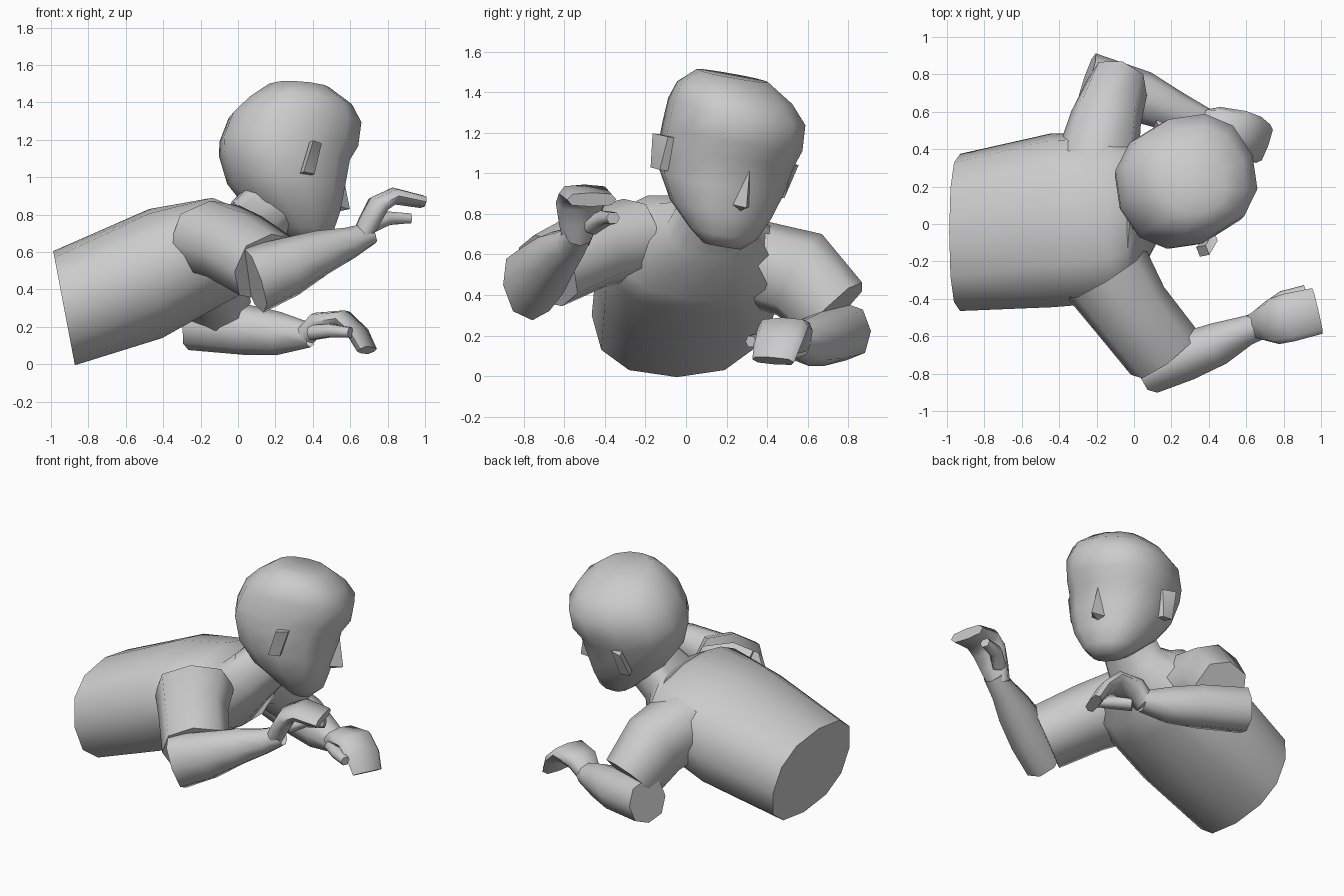
import bpy, bmesh, math
from mathutils import Vector as V


def finish(name, bm, angle):
    bmesh.ops.recalc_face_normals(bm, faces=bm.faces)
    me = bpy.data.meshes.new(name)
    bm.to_mesh(me)
    bm.free()
    ob = bpy.data.objects.new(name, me)
    bpy.context.collection.objects.link(ob)
    bpy.ops.object.select_all(action='DESELECT')
    ob.select_set(True)
    bpy.context.view_layer.objects.active = ob
    bpy.ops.object.shade_smooth_by_angle(angle=math.radians(angle))
    return ob


def loft(name, sections, n=12, p=2.3, angle=65, caps=(True, True)):
    """Skin superellipse rings given as (centre, half axis a, half axis b)."""
    bm = bmesh.new()
    rings = []
    for c, a, b in sections:
        ring = []
        for i in range(n):
            t = 2 * math.pi * i / n
            x, y = math.cos(t), math.sin(t)
            x = math.copysign(abs(x) ** (2 / p), x)
            y = math.copysign(abs(y) ** (2 / p), y)
            ring.append(bm.verts.new(V(c) + a * x + b * y))
        rings.append(ring)
    for r, s in zip(rings, rings[1:]):
        for i in range(n):
            j = (i + 1) % n
            bm.faces.new((r[i], r[j], s[j], s[i]))
    for ring, cap in zip((rings[0], rings[-1]), caps):
        if cap:
            bm.faces.new(ring)
    return finish(name, bm, angle)


def tube(name, pts, side, n=8, p=2.3, caps=(True, True)):
    """Limb through (x, y, z, half width, half thickness)."""
    cs = [V(q[:3]) for q in pts]
    secs = []
    for i, q in enumerate(pts):
        t = (cs[min(i + 1, len(cs) - 1)] - cs[max(i - 1, 0)]).normalized()
        a = V(side)
        a = (a - t * a.dot(t)).normalized()
        secs.append((cs[i], a * q[3], t.cross(a) * q[4]))
    return loft(name, secs, n, p, caps=caps)


# Torso: leaning rings from the waist cut over the chest into the neck
# (x, y, z, half y, half z, lean, roll)
torso = []
for x, y, z, hy, hz, lean, roll in [
        (-0.93, -0.045, 0.30, 0.42, 0.305, -0.19, 0.0),
        (-0.44, 0.02, 0.485, 0.465, 0.345, -0.10, -0.06),
        (-0.12, 0.03, 0.60, 0.45, 0.29, -0.06, -0.13),
        (-0.01, 0.05, 0.61, 0.40, 0.235, -0.12, -0.13),
        (0.07, 0.10, 0.73, 0.19, 0.14, -0.75, -0.13),
        (0.23, 0.16, 0.90, 0.16, 0.13, -0.75, -0.13)]:
    torso.append(((x, y, z), V((0, 1, roll)) * hy, V((lean, -roll, 1)) * hz))
loft("torso_and_neck", torso, n=12, p=2.4, caps=(True, False))

# Short sleeves, open where they enter the torso
tube("right_sleeve", [(-0.15, -0.26, 0.68, 0.25, 0.20), (-0.02, -0.46, 0.63, 0.22, 0.20),
                      (0.155, -0.68, 0.52, 0.215, 0.19)], (0.76, 0.65, 0.15), p=2.4,
     caps=(False, True))
tube("left_sleeve", [(-0.20, 0.30, 0.57, 0.23, 0.21), (-0.15, 0.56, 0.50, 0.19, 0.23),
                     (-0.09, 0.73, 0.32, 0.165, 0.20)], (1, -0.2, 0), p=2.4,
     caps=(False, True))

# Forearms
tube("right_forearm", [(0.08, -0.78, 0.45, 0.13, 0.185), (0.27, -0.71, 0.52, 0.13, 0.16),
                       (0.45, -0.64, 0.60, 0.115, 0.12), (0.60, -0.57, 0.65, 0.08, 0.085),
                       (0.71, -0.53, 0.70, 0.07, 0.06)], (0.37, -0.93, 0), caps=(True, False))
tube("left_forearm", [(-0.25, 0.78, 0.22, 0.14, 0.145), (0.04, 0.68, 0.185, 0.14, 0.135),
                      (0.22, 0.60, 0.165, 0.11, 0.115), (0.39, 0.54, 0.155, 0.075, 0.065)],
     (0.42, 0.9, 0), caps=(True, False))

# Hands as bent mittens with thumbs
tube("right_hand", [(0.65, -0.54, 0.66, 0.07, 0.05), (0.70, -0.53, 0.76, 0.10, 0.055),
                    (0.75, -0.52, 0.855, 0.125, 0.055), (0.83, -0.50, 0.90, 0.13, 0.045),
                    (0.98, -0.465, 0.87, 0.125, 0.035)], (-0.2, 0.98, 0), p=3)
tube("right_thumb", [(0.71, -0.47, 0.74, 0.05, 0.045), (0.80, -0.40, 0.78, 0.045, 0.04),
                     (0.92, -0.36, 0.78, 0.035, 0.03)], (0, 1, 0), n=6)
tube("left_hand", [(0.36, 0.54, 0.15, 0.075, 0.055), (0.43, 0.52, 0.225, 0.11, 0.055),
                   (0.56, 0.48, 0.245, 0.13, 0.045), (0.64, 0.455, 0.17, 0.125, 0.04),
                   (0.69, 0.43, 0.075, 0.11, 0.035)], (0.3, 0.95, 0), p=3)
tube("left_thumb", [(0.40, 0.46, 0.17, 0.05, 0.045), (0.49, 0.38, 0.18, 0.045, 0.04),
                    (0.60, 0.32, 0.17, 0.03, 0.03)], (0.3, 0.95, 0), n=6)

# Head frame: turned and tilted towards the left shoulder
C = V((0.27, 0.21, 1.07))
up = V((0.06, 0.18, 0.97)).normalized()
fwd = V((math.cos(0.37), math.sin(0.37), 0))
fwd = (fwd - up * fwd.dot(up)).normalized()
left = up.cross(fwd)


def head_point(f, s, u):
    return C + fwd * f + left * s + up * u


# Head rings: height, back, front, half width, sideways shift
head = []
for u, back, front, w, s in [
        (-0.42, 0.06, 0.20, 0.10, 0), (-0.36, -0.04, 0.26, 0.17, 0),
        (-0.25, -0.20, 0.285, 0.25, -0.01), (-0.12, -0.32, 0.30, 0.305, -0.01),
        (0.03, -0.375, 0.32, 0.33, -0.005), (0.11, -0.375, 0.365, 0.34, 0),
        (0.24, -0.335, 0.37, 0.335, -0.01), (0.33, -0.26, 0.30, 0.285, -0.04),
        (0.41, -0.16, 0.17, 0.18, -0.06)]:
    head.append((head_point((back + front) / 2, s, u), fwd * (front - back) / 2, left * w))
loft("head", head, n=12, p=2.3, angle=60)


def solid(name, points):
    bm = bmesh.new()
    for q in points:
        bm.verts.new(head_point(*q))
    bmesh.ops.convex_hull(bm, input=bm.verts)
    return finish(name, bm, 30)


# Nose wedge
solid("nose", [(0.30, 0, 0.03), (0.365, 0, -0.20), (0.27, 0.05, -0.20),
               (0.27, -0.05, -0.20), (0.27, 0, -0.23)])

# Ears: slanted slabs on both sides
for sgn, name, inset, drop in ((1, "left_ear", 0.035, 0.06), (-1, "right_ear", 0, 0.02)):
    solid(name, [(f + k, sgn * (s - inset + out * (0.02 + u * 0.1)), u - drop)
                 for f, out in ((0.03, 0), (-0.04, 2))
                 for s in (0.30, 0.355)
                 for u, k in ((-0.085, -0.01), (0.085, 0.02))])
